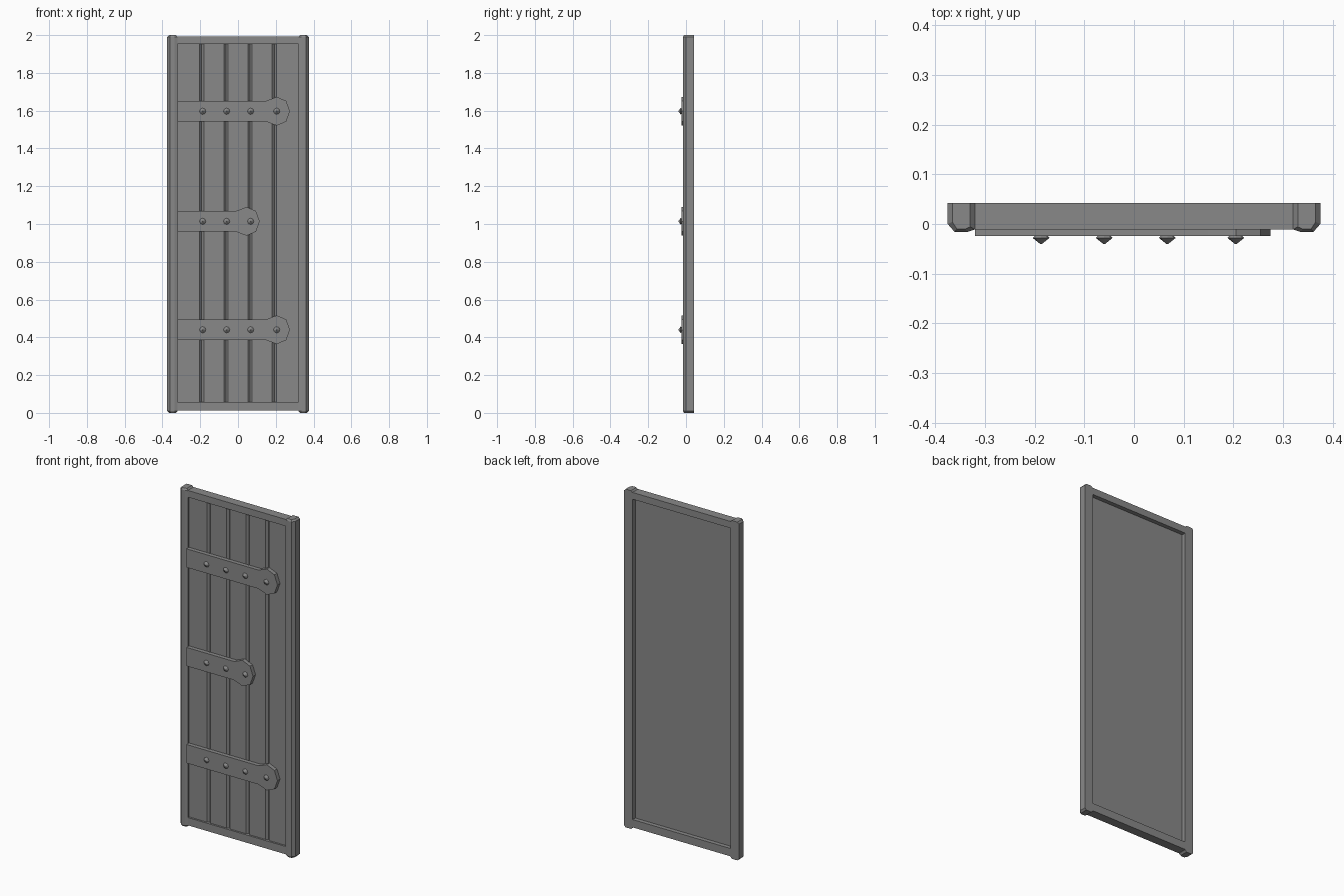
import bpy, bmesh
from mathutils import Matrix

cube = bpy.data.objects.get("Cube")
if cube:
    bpy.data.objects.remove(cube, do_unlink=True)

GREY = 0.25
mat = bpy.data.materials.new("grey")
mat.use_nodes = True
mat.diffuse_color = (GREY, GREY, GREY, 1)
mat.node_tree.nodes["Principled BSDF"].inputs["Base Color"].default_value = (GREY, GREY, GREY, 1)

FRAME_FRONT, BACK = -0.011, 0.042
PLANK_FRONT, PLANK_BACK = 0.0, 0.017
INNER = 0.32                      # half width of the opening


def finish(name, bm):
    bmesh.ops.recalc_face_normals(bm, faces=bm.faces)
    mesh = bpy.data.meshes.new(name)
    bm.to_mesh(mesh)
    bm.free()
    mesh.materials.append(mat)
    obj = bpy.data.objects.new(name, mesh)
    bpy.context.collection.objects.link(obj)
    return obj


def loft(name, loops):
    """Skin a list of equal-length closed loops and cap both ends."""
    bm = bmesh.new()
    rings = [[bm.verts.new(p) for p in loop] for loop in loops]
    for a, b in zip(rings, rings[1:]):
        for i in range(len(a)):
            j = (i + 1) % len(a)
            bm.faces.new((a[i], a[j], b[j], b[i]))
    bm.faces.new(rings[0])
    bm.faces.new(rings[-1])
    return finish(name, bm)


# Side stiles with chamfered fronts and tapered ends
MID = 0.348
stile = [(0.375, BACK), (0.375, 0), (0.361, -0.016),
         (0.335, -0.016), (INNER, FRAME_FRONT), (INNER, BACK)]
for side, label in ((1, "left"), (-1, "right")):
    loops = []
    for z, sx, sy in ((0, 0.65, 0.9), (0.01, 1, 1), (1.99, 1, 1), (2, 0.65, 0.9)):
        loops.append([(side * (MID + (x - MID) * sx), BACK + (y - BACK) * sy, z)
                      for x, y in stile])
    loft(label + "_stile", loops)

# Top and bottom rails
for label, low, high in (("bottom", 0.012, 0.058), ("top", 1.952, 1.992)):
    loft(label + "_rail", [[(x, FRAME_FRONT, low), (x, BACK, low),
                            (x, BACK, high), (x, FRAME_FRONT, high)]
                           for x in (-INNER, INNER)])

# Plank panel with V grooves between five boards
PLANKS, GROOVE = 5, 0.011
profile = [(INNER, PLANK_BACK), (-INNER, PLANK_BACK), (-INNER, PLANK_FRONT)]
for i in range(1, PLANKS):
    x = -INNER + 2 * INNER * i / PLANKS
    profile += [(x - GROOVE, PLANK_FRONT), (x, PLANK_FRONT + 0.011), (x + GROOVE, PLANK_FRONT)]
profile.append((INNER, PLANK_FRONT))
loft("plank_panel", [[(x, y, z) for x, y in profile] for z in (0.05, 1.96)])


# Hinge straps with a flared head, and their rivets
def strap(label, z, head, rivets):
    half = 0.055
    upper = [(-INNER, half), (head - 0.055, half), (head, 0.076), (head + 0.05, 0.055)]
    outline = upper + [(head + 0.07, 0)] + [(x, -h) for x, h in reversed(upper)]
    loft(label + "_hinge_strap", [[(x, y, z + h) for x, h in outline]
                                  for y in (-0.024, PLANK_FRONT)])
    bm = bmesh.new()
    for x in rivets:
        for r1, r2, y1, y2 in ((0.012, 0.017, -0.023, -0.028), (0.017, 0.002, -0.028, -0.04)):
            place = Matrix.Translation((x, (y1 + y2) / 2, z)) @ Matrix.Rotation(1.5708, 4, "X")
            bmesh.ops.create_cone(bm, cap_ends=True, segments=8, radius1=r1,
                                  radius2=r2, depth=y1 - y2, matrix=place)
    finish(label + "_rivets", bm)


row = [-0.187, -0.06, 0.067, 0.205]
strap("bottom", 0.44, 0.205, row)
strap("middle", 1.014, 0.045, row[:3])
strap("top", 1.597, 0.205, row)
